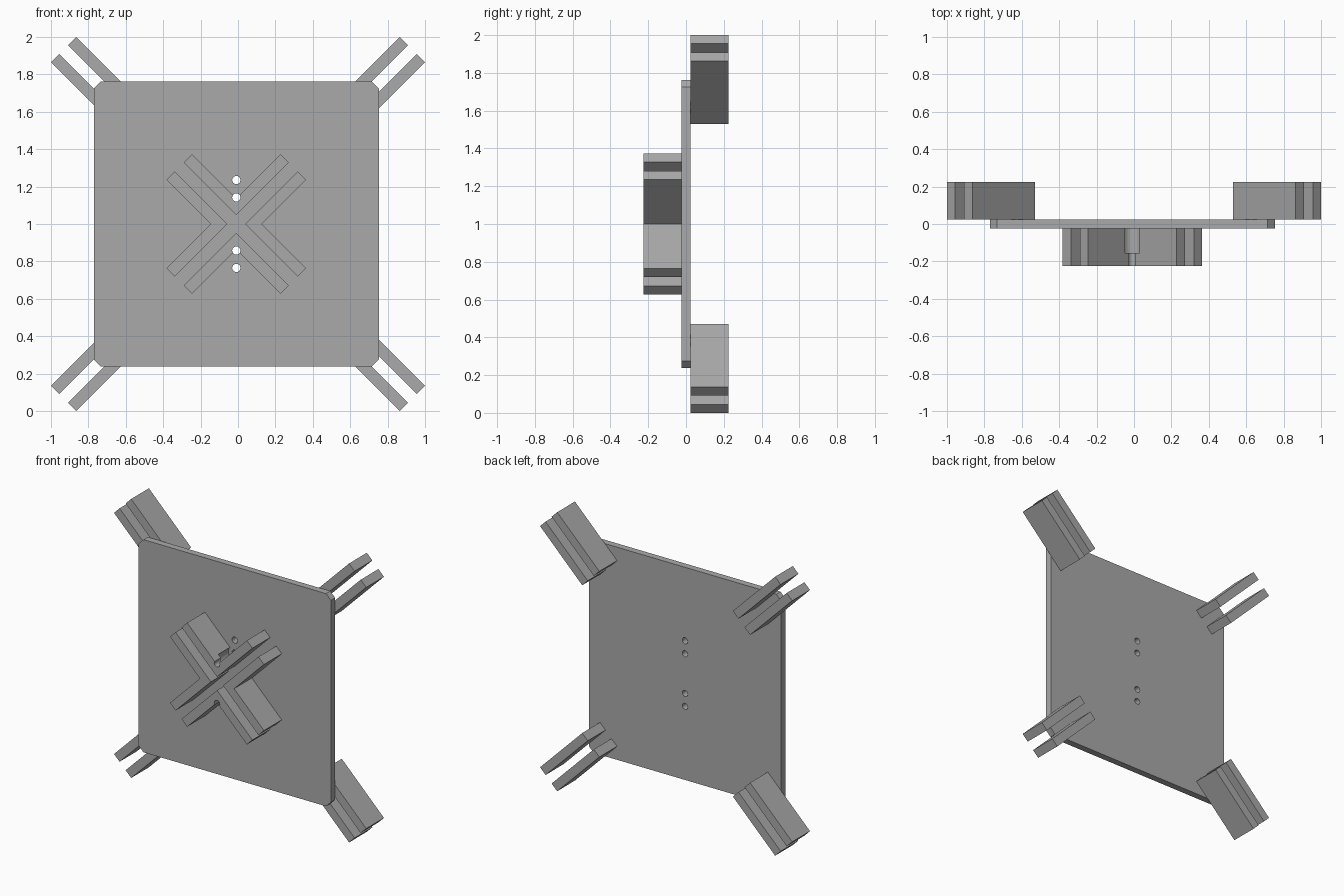
import bpy, bmesh
from math import sin, cos, pi, radians
from mathutils import Vector, Matrix

cube = bpy.data.objects.get("Cube")
if cube:
    bpy.data.objects.remove(cube, do_unlink=True)

GREY = (0.4, 0.4, 0.4, 1)
mat = bpy.data.materials.new("plain grey")
mat.use_nodes = True
mat.diffuse_color = GREY
mat.node_tree.nodes["Principled BSDF"].inputs["Base Color"].default_value = GREY

OFF_X = -0.009           # plate and cross sit slightly off centre
MID_Z = 1.0
PLATE_Y = 0.024          # half thickness of the plate
DEPTH = 0.225            # reach of the slats, front and back
INNER, OUTER = 0.034, 0.096   # slat faces, measured from the diagonal


def prism(name, outline, y0, y1, cx=0.0, cz=MID_Z, angle=0.0):
    """Extrude a flat x-z outline from y0 to y1, turned about its centre."""
    bm = bmesh.new()
    turn = Matrix.Rotation(radians(angle), 2)
    pts = [turn @ Vector(p) for p in outline]
    face = bm.faces.new([bm.verts.new((cx + p.x, y0, cz + p.y)) for p in pts])
    ext = bmesh.ops.extrude_face_region(bm, geom=[face])
    verts = [g for g in ext["geom"] if isinstance(g, bmesh.types.BMVert)]
    bmesh.ops.translate(bm, verts=verts, vec=(0, y1 - y0, 0))
    bmesh.ops.recalc_face_normals(bm, faces=bm.faces)
    mesh = bpy.data.meshes.new(name)
    bm.to_mesh(mesh)
    bm.free()
    mesh.materials.append(mat)
    obj = bpy.data.objects.new(name, mesh)
    bpy.context.collection.objects.link(obj)
    return obj


def drill(obj, z, radius, y0, y1):
    """Cut a round hole along y through the object."""
    n = 24
    circle = [(radius * cos(2 * pi * k / n), radius * sin(2 * pi * k / n)) for k in range(n)]
    cutter = prism("hole_cutter", circle, y0, y1, OFF_X, z)
    cutter.hide_render = True
    mod = obj.modifiers.new("hole", "BOOLEAN")
    mod.operation = "DIFFERENCE"
    mod.solver = "EXACT"
    mod.object = cutter
    bpy.context.view_layer.objects.active = obj
    bpy.ops.object.modifier_apply(modifier=mod.name)
    bpy.data.objects.remove(cutter, do_unlink=True)


# Square plate with clipped corners and four screw holes
h, c = 0.762, 0.038
plate = prism("plate", [(h, c - h), (h, h - c), (h - c, h), (c - h, h),
                        (-h, h - c), (-h, c - h), (c - h, -h), (h - c, -h)],
              -PLATE_Y, PLATE_Y, OFF_X)
for side in (1, -1):
    for offset in (0.142, 0.235):
        drill(plate, MID_Z + side * offset, 0.022, -0.1, 0.1)

# Front cross: four angle brackets leaving a crossed slot between them
i, o, e = INNER, OUTER, 0.431
bracket = [(i, i), (e, i), (e, o), (o, o), (o, e), (i, e)]
for k, where in enumerate(("top", "right", "bottom", "left")):
    obj = prism("cross_bracket_" + where, bracket, -DEPTH, -PLATE_Y,
                OFF_X, MID_Z, 45 + 90 * k)
    # Screw clearance in the upper and lower brackets
    if where in ("top", "bottom"):
        z = MID_Z + (0.142 if where == "top" else -0.142)
        drill(obj, z, 0.022, -0.3, 0.1)
        drill(obj, z, 0.05, -0.155, 0.1)

# Rear corners: a pair of parallel slats on each diagonal
s, e = 0.845, 1.318
for k, where in enumerate(("top_left", "top_right", "bottom_right", "bottom_left")):
    for side, label in ((1, "a"), (-1, "b")):
        slat = [(s, side * i), (e, side * i), (e, side * o), (s, side * o)]
        prism(f"corner_slat_{where}_{label}", slat, PLATE_Y, DEPTH,
              0.0, MID_Z, 45 + 90 * k)
